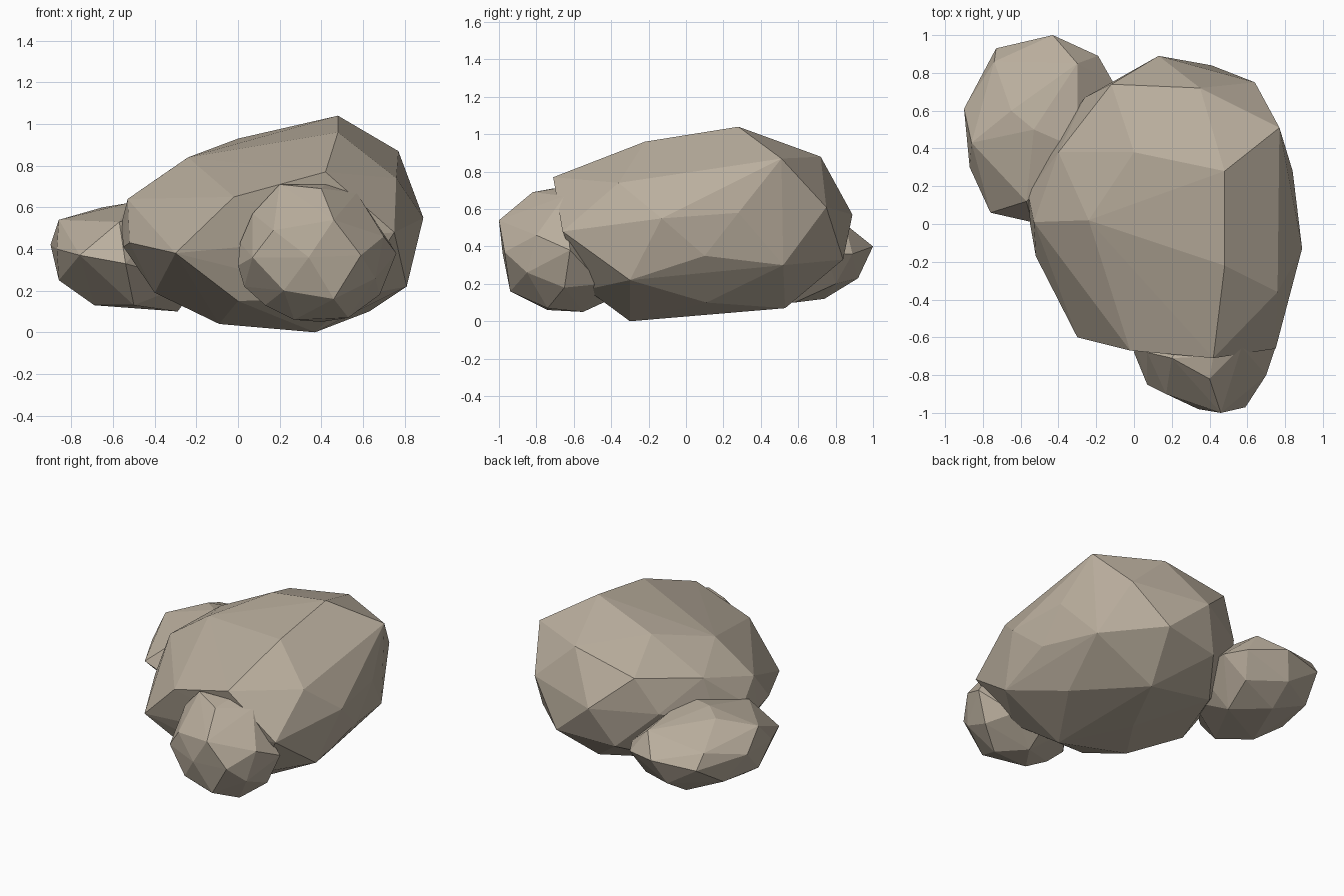
import bpy
import bmesh

default_cube = bpy.data.objects.get("Cube")
if default_cube:
    bpy.data.objects.remove(default_cube, do_unlink=True)

# One warm stone colour shared by every boulder
stone = bpy.data.materials.new("warm grey stone")
stone.use_nodes = True
stone_colour = (0.49, 0.425, 0.34, 1.0)
stone.diffuse_color = stone_colour
shader = next(n for n in stone.node_tree.nodes if n.type == "BSDF_PRINCIPLED")
shader.inputs["Base Color"].default_value = stone_colour
shader.inputs["Roughness"].default_value = 0.9


def make_boulder(name, corners):
    """Wrap a flat-faceted convex stone around its chiselled corner points."""
    bm = bmesh.new()
    for corner in corners:
        bm.verts.new(corner)
    bmesh.ops.convex_hull(bm, input=bm.verts[:], use_existing_faces=False)
    # Discard any corner that ended up inside the stone
    loose = [vert for vert in bm.verts if not vert.link_faces]
    bmesh.ops.delete(bm, geom=loose, context="VERTS")
    bmesh.ops.recalc_face_normals(bm, faces=bm.faces[:])
    for face in bm.faces:
        face.smooth = False
    mesh = bpy.data.meshes.new(name)
    bm.to_mesh(mesh)
    bm.free()
    mesh.materials.append(stone)
    boulder = bpy.data.objects.new(name, mesh)
    bpy.context.scene.collection.objects.link(boulder)
    return boulder


# Large boulder: crown, shoulders, girth and underside
large_crown = [
    (.48, .28, 1.04), (.48, -.22, .96), (.42, -.71, .77), (.77, .51, .87),
    (.35, .72, .88), (-.12, .74, .79), (0, .38, .93), (-.24, .02, .84),
    (-.4, .38, .73), (-.02, -.67, .65), (.76, -.36, .74),
]
large_girth = [
    (-.53, .01, .64), (-.56, .16, .52), (-.55, 0, .41), (-.52, -.17, .43),
    (-.3, -.6, .38), (.75, -.66, .48), (.89, -.13, .55), (.84, .28, .58),
    (.64, .75, .61), (.13, .89, .57), (-.26, .67, .55), (-.48, .35, .45),
]
large_underside = [
    (.81, -.3, .22), (.84, .1, .35), (.74, .52, .3), (.41, .84, .33),
    (0, .78, .3), (.37, -.3, 0), (.63, .11, .1), (.3, .53, .07),
    (-.09, -.18, .04), (.1, .11, .04), (-.4, 0, .19), (-.2, .5, .17),
    (0, -.5, .15), (.55, -.53, .17),
]
make_boulder("large_boulder", large_crown + large_girth + large_underside)

# Medium boulder resting behind the large one
medium_top = [
    (-.86, .43, .54), (-.53, .5, .62), (-.65, .6, .6), (-.3, .85, .52),
    (-.3, .4, .59), (-.74, .86, .48), (-.57, .12, .53),
]
medium_girth = [
    (-.9, .61, .42), (-.87, .3, .4), (-.76, .06, .37), (-.54, .01, .33),
    (-.73, .93, .38), (-.43, 1, .4), (-.19, .89, .36), (-.11, .75, .36),
    (-.1, .5, .35),
]
medium_underside = [
    (-.86, .43, .25), (-.69, .35, .13), (-.29, .58, .1), (-.52, .74, .12),
    (-.5, .92, .23), (-.25, .8, .2), (-.8, .73, .25), (-.5, .2, .13),
    (-.22, .32, .24),
]
make_boulder("medium_boulder", medium_top + medium_girth + medium_underside)

# Small boulder leaning against the front
small_top = [
    (.2, -.71, .71), (.4, -.82, .69), (.42, -.7, .71), (.57, -.65, .67),
    (.07, -.68, .57), (.35, -.5, .65),
]
small_face = [
    (.46, -1, .54), (.34, -.98, .36), (.59, -.97, .37), (.17, -.9, .49),
    (.46, -.94, .16), (.22, -.9, .2), (.07, -.85, .36), (.7, -.8, .46),
    (.76, -.62, .38), (0, -.68, .32), (.01, -.64, .43), (.66, -.85, .26),
]
small_underside = [
    (.68, -.65, .18), (.53, -.74, .07), (.27, -.74, .06), (.4, -.55, .05),
    (.13, -.7, .13), (.03, -.66, .22), (.2, -.45, .2), (.6, -.45, .2),
    (.42, -.42, .11),
]
make_boulder("small_boulder", small_top + small_face + small_underside)
